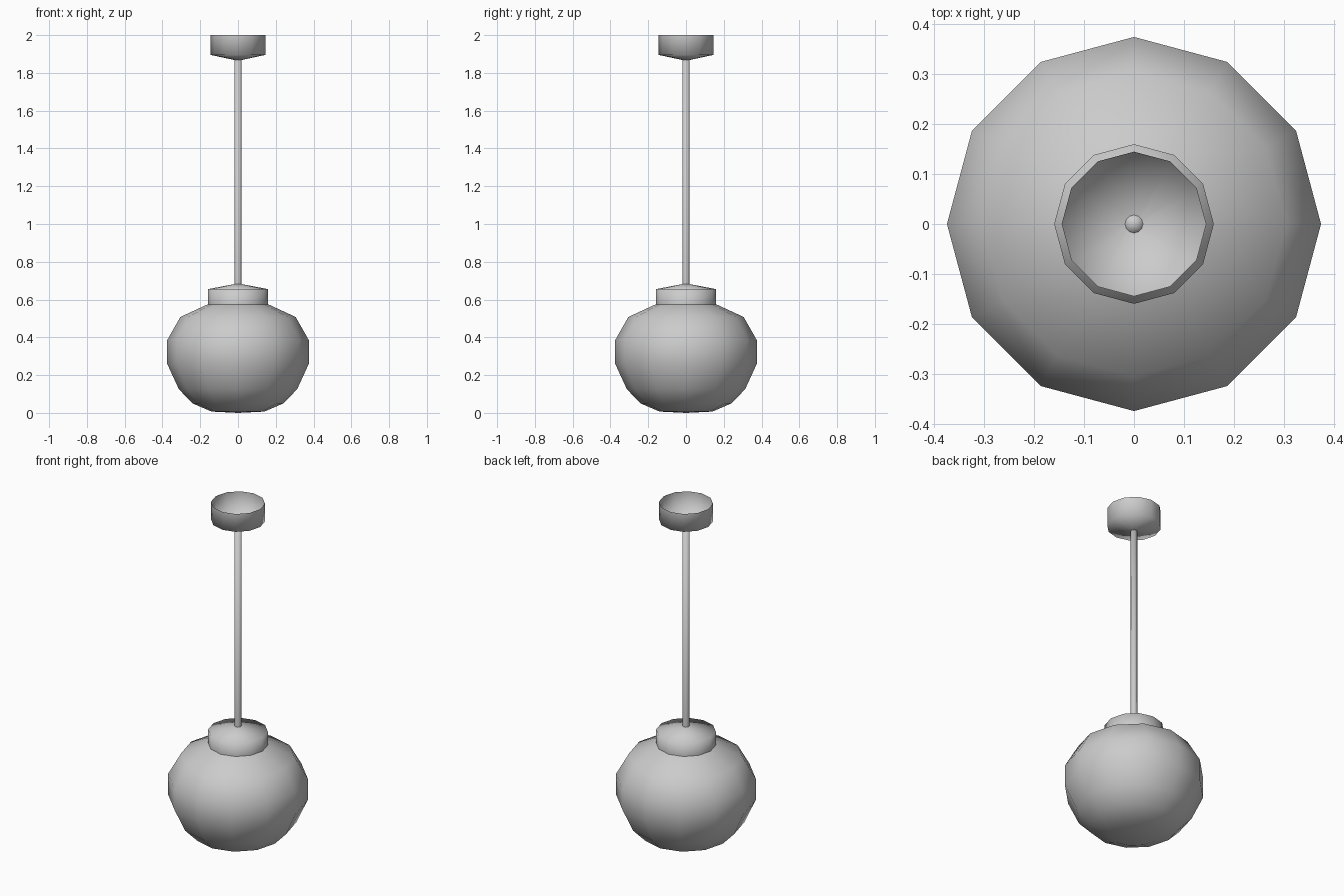
import bpy
import bmesh
from math import cos, sin, pi

if "Cube" in bpy.data.objects:
    bpy.data.objects.remove(bpy.data.objects["Cube"])

SIDES = 12


def lathe(name, profile):
    """Revolve (radius, z) points about z; a zero radius becomes a pole."""
    bm = bmesh.new()
    rings = []
    for r, z in profile:
        if r == 0:
            rings.append([bm.verts.new((0, 0, z))] * SIDES)
        else:
            rings.append([bm.verts.new((r * cos(2 * pi * i / SIDES),
                                        r * sin(2 * pi * i / SIDES), z))
                          for i in range(SIDES)])
    for low, high in zip(rings, rings[1:]):
        for i in range(SIDES):
            j = (i + 1) % SIDES
            corners = [low[i], low[j], high[j], high[i]]
            face = bm.faces.new(list(dict.fromkeys(corners)))
            face.smooth = True
    mesh = bpy.data.meshes.new(name)
    bm.to_mesh(mesh)
    bm.free()
    obj = bpy.data.objects.new(name, mesh)
    bpy.context.collection.objects.link(obj)
    return obj


# Glass globe, squashed and open under the fitter
lathe("globe_shade", [(0, 0), (0.14, 0.007), (0.24, 0.05), (0.313, 0.125),
                      (0.375, 0.26), (0.375, 0.385), (0.305, 0.508),
                      (0.16, 0.575)])

# Collar holding the globe, with a shallow conical top
lathe("globe_fitter", [(0.16, 0.575), (0.16, 0.655), (0.018, 0.682)])

# Hanging rod
lathe("hanging_rod", [(0.018, 0.682), (0.018, 1.868), (0, 1.868)])

# Ceiling cup, open at the top
lathe("ceiling_canopy", [(0.018, 1.868), (0.145, 1.895), (0.145, 2.0)])
